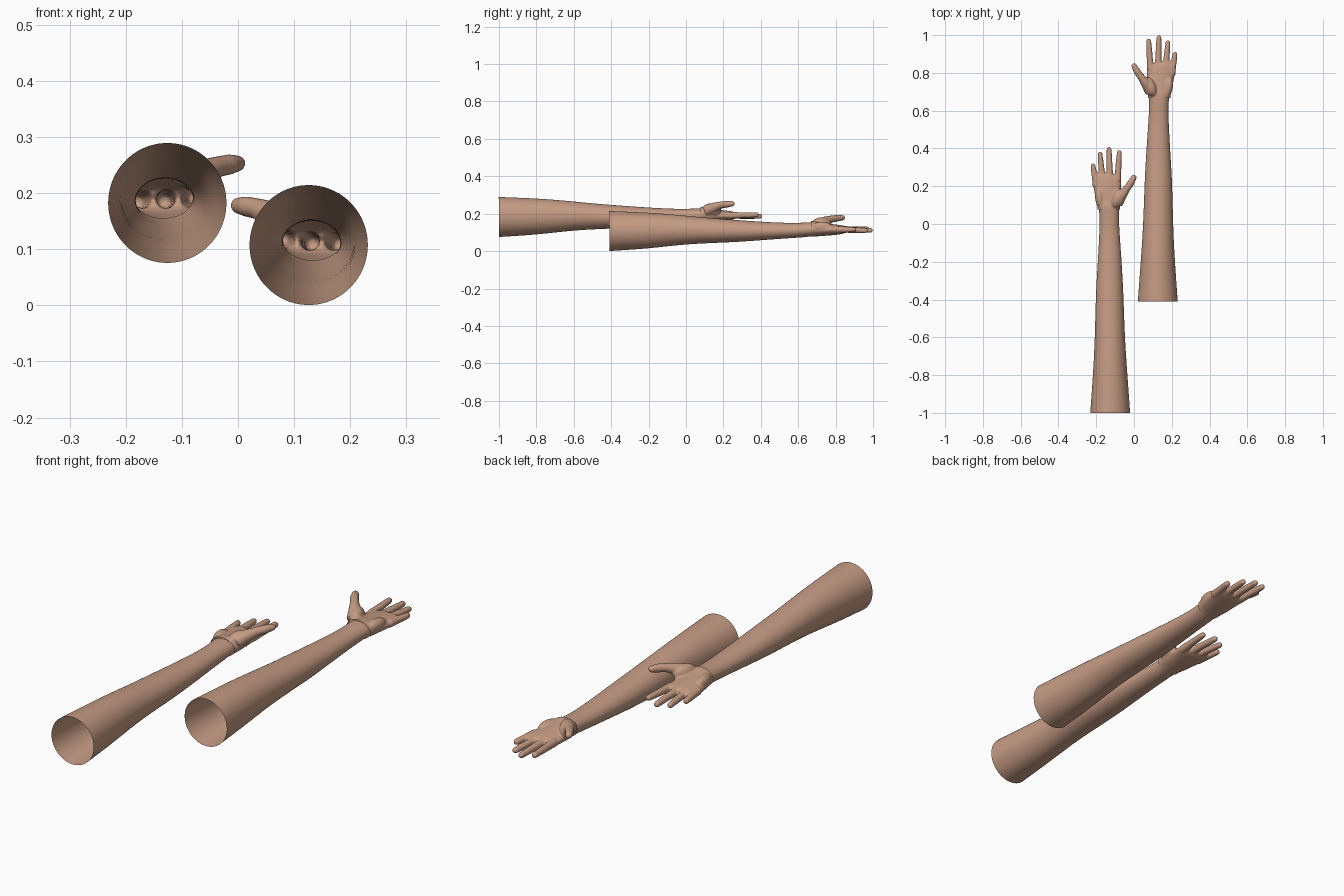
import bpy, bmesh, math
from mathutils import Vector, Matrix

if "Cube" in bpy.data.objects:
    bpy.data.objects.remove(bpy.data.objects["Cube"])

skin = bpy.data.materials.new("warm_skin")
skin.use_nodes = True
skin.diffuse_color = (0.56, 0.33, 0.23, 1)
skin.node_tree.nodes["Principled BSDF"].inputs["Base Color"].default_value = skin.diffuse_color

WRIST = 0.668


def loft(bm, rings, sides, capped):
    """Skin rings of (centre, half width, half height) along their path."""
    loops = []
    for i, (c, rx, rz) in enumerate(rings):
        t = (rings[min(i + 1, len(rings) - 1)][0] - rings[max(i - 1, 0)][0]).normalized()
        side = t.cross(Vector((0, 0, 1))).normalized()
        up = side.cross(t)
        angles = [2 * math.pi * k / sides for k in range(sides)]
        loops.append([bm.verts.new(c + side * rx * math.cos(a) + up * rz * math.sin(a))
                      for a in angles])
    for a, b in zip(loops, loops[1:]):
        for k in range(sides):
            j = (k + 1) % sides
            bm.faces.new((a[k], a[j], b[j], b[k]))
    if capped:
        bm.faces.new(loops[0][::-1])
        bm.faces.new(loops[-1])


def sections(table):
    """Rows of y, x min, x max, z min, z max become rings."""
    return [(Vector(((a + b) / 2, y, (c + d) / 2)), (b - a) / 2, (d - c) / 2)
            for y, a, b, c, d in table]


def digit(bm, points, radii):
    """A finger with a rounded tip."""
    pts = [Vector(p) for p in points]
    rings = [(p, r, r) for p, r in zip(pts, radii)]
    d, r = (pts[-1] - pts[-2]).normalized(), radii[-1]
    for a in (0.45, 0.85, 1.2, 1.45):
        rings.append((pts[-1] + d * r * math.sin(a), r * math.cos(a), r * math.cos(a)))
    loft(bm, rings, 16, True)


def mound(bm, centre, size, turn):
    m = (Matrix.Translation(centre) @ Matrix.Rotation(math.radians(turn), 4, "Z")
         @ Matrix.Diagonal((*size, 1)))
    bmesh.ops.create_uvsphere(bm, u_segments=20, v_segments=12, radius=1, matrix=m)


def to_object(bm, name):
    bmesh.ops.recalc_face_normals(bm, faces=bm.faces)
    me = bpy.data.meshes.new(name)
    bm.to_mesh(me)
    bm.free()
    me.materials.append(skin)
    ob = bpy.data.objects.new(name, me)
    bpy.context.collection.objects.link(ob)
    return ob


def bake(ob):
    """Replace the mesh by its modified result."""
    dg = bpy.context.evaluated_depsgraph_get()
    me = bpy.data.meshes.new_from_object(ob.evaluated_get(dg))
    ob.modifiers.clear()
    ob.data = me


# Open hollow arm, from upper arm to wrist
bm = bmesh.new()
loft(bm, sections([
    (-0.41, .020, .232, .000, .215), (-0.2, .035, .217, .013, .207),
    (-0.05, .046, .209, .032, .195), (0.1, .052, .205, .042, .179),
    (0.25, .057, .201, .047, .168), (0.4, .066, .191, .058, .157),
    (0.55, .077, .183, .069, .150), (0.62, .080, .182, .073, .152),
    (0.675, .080, .186, .080, .154)]), 32, False)
arm = to_object(bm, "left_arm")
sub = arm.modifiers.new("smooth", "SUBSURF")
sub.levels = sub.render_levels = 2
bake(arm)

# Palm and the soft pads at its sides
bm = bmesh.new()
loft(bm, sections([
    (0.64, .075, .190, .074, .160), (0.685, .073, .194, .078, .160),
    (0.72, .070, .202, .080, .152), (0.77, .069, .211, .084, .146),
    (0.81, .068, .218, .088, .141), (0.835, .069, .216, .092, .138),
    (0.853, .076, .203, .100, .132)]), 32, True)
mound(bm, (.088, .725, .145), (.030, .056, .036), 22)
mound(bm, (.182, .725, .130), (.024, .055, .027), -8)

# Four fingers: base x, base y, tip x, tip y, tip z
for x0, y0, x1, y1, z1 in ((.087, .82, .078, .968, .119), (.127, .82, .132, .986, .111),
                           (.165, .81, .180, .960, .110), (.200, .79, .217, .898, .115)):
    a, b = Vector((x0, y0, .116)), Vector((x1, y1, z1))
    digit(bm, [a, a.lerp(b, .35), a.lerp(b, .7), b], (.019, .0165, .0152, .0132))

# Thumb
digit(bm, [(.088, .70, .140), (.062, .745, .160), (.036, .780, .172),
           (.016, .808, .176), (.001, .836, .178)], (.030, .026, .019, .0185, .0150))

# Fuse into one soft skin, then open it at the wrist
hand = to_object(bm, "left_hand")
rm = hand.modifiers.new("fuse", "REMESH")
rm.mode = "VOXEL"
rm.voxel_size = 0.0042
sm = hand.modifiers.new("soften", "SMOOTH")
sm.factor, sm.iterations = 0.5, 7
bake(hand)
bm = bmesh.new()
bm.from_mesh(hand.data)
bmesh.ops.bisect_plane(bm, geom=bm.verts[:] + bm.edges[:] + bm.faces[:],
                       plane_co=(0, WRIST, 0), plane_no=(0, 1, 0), clear_inner=True)
bm.to_mesh(hand.data)
bm.free()

for ob in (arm, hand):
    me = ob.data
    if not me.materials:
        me.materials.append(skin)
    me.shade_smooth()
    # Mirrored right side, set back and higher
    twin = me.copy()
    twin.transform(Matrix.Translation((0, -0.59, 0.075)) @ Matrix.Diagonal((-1, 1, 1, 1)))
    twin.flip_normals()
    right = bpy.data.objects.new(ob.name.replace("left", "right"), twin)
    bpy.context.collection.objects.link(right)
